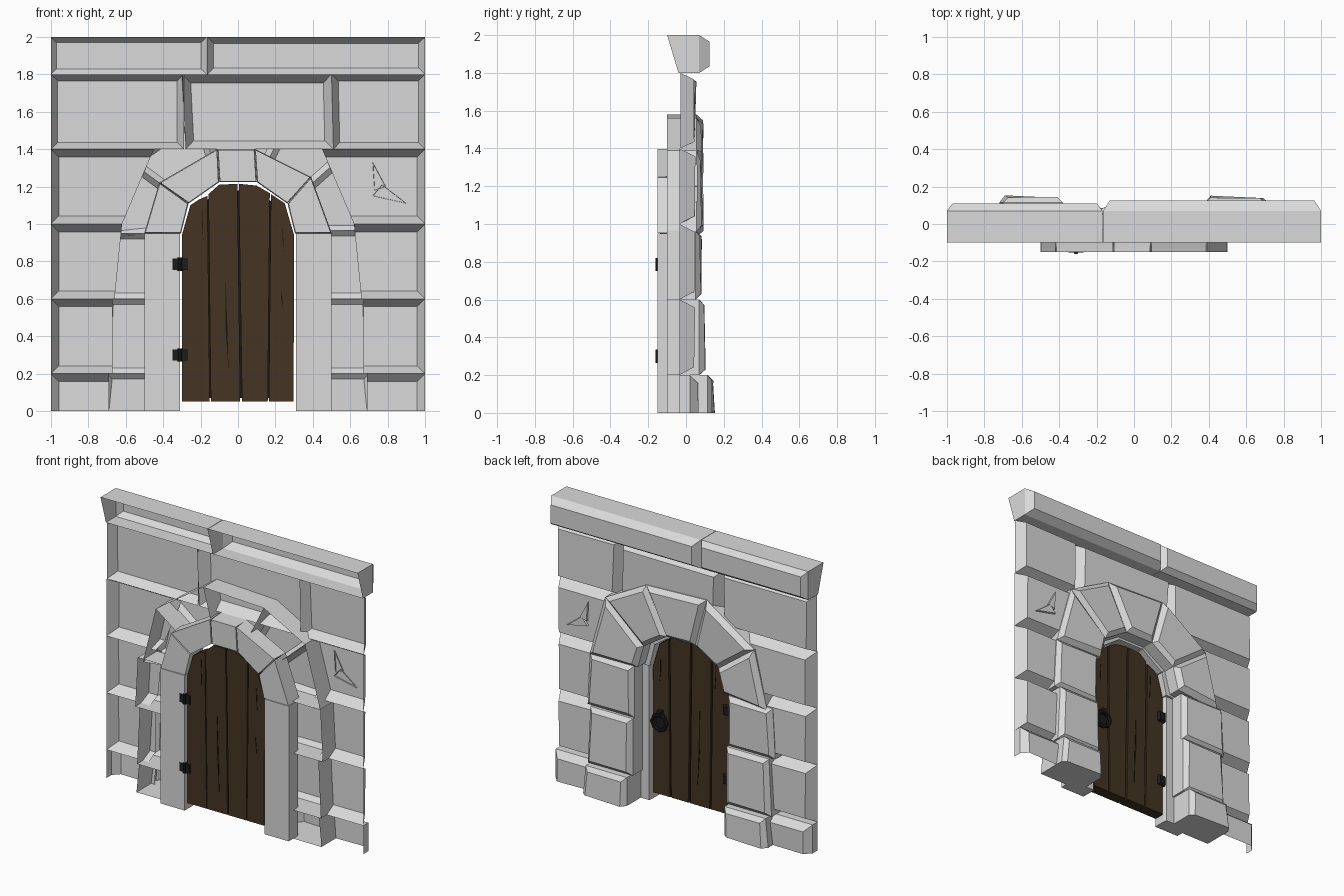
import bpy, bmesh, math, random
from mathutils import Vector

random.seed(4)
cube = bpy.data.objects.get("Cube")
if cube:
    bpy.data.objects.remove(cube, do_unlink=True)


def material(name, rgb):
    m = bpy.data.materials.new(name)
    m.use_nodes = True
    m.diffuse_color = (*rgb, 1)
    m.node_tree.nodes["Principled BSDF"].inputs["Base Color"].default_value = (*rgb, 1)
    return m


STONE = material("grey stone", (0.7, 0.7, 0.7))
WOOD = material("dark brown wood", (0.058, 0.034, 0.016))
CRACK = material("crack brown", (0.012, 0.008, 0.005))
IRON = material("black iron", (0.012, 0.012, 0.012))


def finish(name, bm, mat):
    mesh = bpy.data.meshes.new(name)
    bm.to_mesh(mesh)
    bm.free()
    mesh.materials.append(mat)
    ob = bpy.data.objects.new(name, mesh)
    bpy.context.collection.objects.link(ob)
    return ob


def inset(pts, dist):
    """Move each edge of a convex outline inwards by its own distance."""
    out = []
    for i, p in enumerate(pts):
        a = (p - pts[i - 1]).normalized()
        b = (pts[(i + 1) % len(pts)] - p).normalized()
        m, n = Vector((-a.y, a.x)), Vector((-b.y, b.x))
        d, e = dist[i - 1], dist[i]
        out.append(p + Vector((d * n.y - e * m.y, m.x * e - n.x * d)) / m.cross(n))
    return out


def block(name, outline, front, mid, back, bevel, mat=STONE, closed=False, rough=0.0, seam=0.0):
    """Extrude an x-z outline along y, with a chamfered back and an optional front cap.
    With a seam, edges nearer the middle than it and edges on the ground stay open."""
    pts = [Vector(p) for p in outline]
    if sum(pts[i - 1].cross(p) for i, p in enumerate(pts)) < 0:
        pts.reverse()
    n = len(pts)
    centres = [(pts[i] + pts[(i + 1) % n]) / 2 for i in range(n)]
    open_edge = [abs(c.x) < seam or (seam > 0 and c.y < 0.001) for c in centres]
    dist = [0 if o or c.y < 0.001 else bevel for o, c in zip(open_edge, centres)]
    depth = front if callable(front) else (lambda z: front)
    bm = bmesh.new()
    rows = [[bm.verts.new((p.x, depth(p.y), p.y)) for p in pts]]
    if mid is not None:
        rows.append([bm.verts.new((p.x, mid, p.y)) for p in pts])
    rows.append([bm.verts.new((p.x, back + random.uniform(-rough, rough), p.y))
                 for p in inset(pts, dist)])
    for a, b in zip(rows, rows[1:]):
        for i in range(n):
            j = (i + 1) % n
            if not open_edge[i]:
                bm.faces.new((a[i], b[i], b[j], a[j]))
    bm.faces.new(rows[-1][::-1])
    if closed:
        bm.faces.new(rows[0])
    loose = [v for v in bm.verts if not v.link_faces]
    bmesh.ops.delete(bm, geom=loose, context="VERTS")
    return finish(name, bm, mat)


def rect(x0, x1, z0, z1):
    return [(x0, z0), (x1, z0), (x1, z1), (x0, z1)]


# Coping beam, open towards the front
def lean(z):
    return -0.1 if z > 1.9 else -0.04


block("coping_right", rect(-1, -0.168, 1.8, 2), lean, 0.07, 0.11, 0.03)
block("coping_left", rect(-0.165, 1, 1.8, 2), lean, 0.07, 0.125, 0.035)

# Hollow wall courses
block("upper_stone_right", rect(-1, -0.29, 1.4, 1.8), -0.03, None, 0.04, 0.035, rough=0.006)
block("upper_stone_middle", [(-0.28, 1.4), (0.51, 1.4), (0.5, 1.8), (-0.3, 1.8)],
      -0.03, None, 0.05, 0.045, rough=0.006)
block("upper_stone_left", [(0.51, 1.4), (1, 1.4), (1, 1.8), (0.5, 1.8)],
      -0.03, None, 0.04, 0.035, rough=0.006)
for side, label in ((-1, "right"), (1, "left")):
    for k, (z0, z1, low, high, mid, back) in enumerate((
            (1, 1.4, 0.62, 0.45, None, 0.045), (0.6, 1, 0.66, 0.62, None, 0.045),
            (0.2, 0.6, 0.67, 0.67, None, 0.045), (0, 0.2, 0.69, 0.69, 0.02, 0.065))):
        shape = [(side * low, z0), (side, z0), (side, z1), (side * high, z1)]
        block(f"wall_stone_{label}_{k + 1}", shape, -0.035, mid, back, 0.042,
              rough=0.006, seam=0.7)

# Doorway quoins and plinth stones on each side
for side, label, top in ((-1, "right", 0.95), (1, "left", 0.965)):
    for name, x0, x1, z0, z1, back in (("plinth", 0.38, 0.72, 0, 0.2, 0.145),
                                       ("lower_quoin", 0.365, 0.715, 0.2, 0.6, 0.1),
                                       ("upper_quoin", 0.365, 0.73, 0.6, top, 0.08)):
        shape = [(side * x0, z0), (side * x1, z0), (side * (x1 - 0.02), z1), (side * x0, z1)]
        block(f"{name}_{label}", shape, -0.1, back - 0.03, back, 0.03, rough=0.008)


# Arch rings, built from wedge stones between an inner and an outer line
def ring(name, inner, outer, front, mid, back, bevel, closed, rough, gap):
    for i in range(len(inner) - 1):
        quad = [Vector(p) for p in (inner[i], inner[i + 1], outer[i + 1], outer[i])]
        centre = sum(quad, Vector((0, 0))) / 4
        quad = [p + (centre - p).normalized() * gap for p in quad]
        block(f"{name}_{i + 1}", quad, front, mid, back, bevel, closed=closed, rough=rough)


opening = [(-0.305, 0.95), (-0.265, 1.11), (-0.1, 1.225), (0.1, 1.225), (0.265, 1.11), (0.305, 0.95)]
ring("arch_stone", [(x * 1.1, z + 0.015) for x, z in opening],
     [(-0.67, 0.93), (-0.57, 1.33), (-0.2, 1.58), (0.27, 1.56), (0.59, 1.39), (0.71, 0.96)],
     -0.1, 0.055, 0.085, 0.03, False, 0.008, 0.0)
ring("inner_arch_stone", opening,
     [(-0.5, 0.95), (-0.42, 1.22), (-0.11, 1.4), (0.09, 1.4), (0.39, 1.25), (0.5, 0.95)],
     -0.15, -0.13, -0.03, -0.004, True, 0, 0.005)

# Jambs
for side, label in ((-1, "right"), (1, "left")):
    block(f"jamb_{label}", rect(side * 0.31, side * 0.5, 0, 0.95), -0.15, -0.06, -0.04, 0.005,
          closed=True)

# Splintered flakes on the wall
for k, shape in enumerate(([(0.72, 1.15), (0.9, 1.11), (0.77, 1.21)],
                           [(0.72, 1.33), (0.73, 1.18), (0.79, 1.2)])):
    block(f"wall_flake_{k + 1}", shape, 0.04, None, 0.06, 0.004)

# Door planks over a dark core that shows in the seams
DOOR_FRONT, DOOR_BACK = -0.135, -0.06
planks = [
    [(-0.3, 0.05), (-0.151, 0.05), (-0.164, 1.15), (-0.21, 1.13), (-0.255, 1.1), (-0.3, 0.94)],
    [(-0.145, 0.05), (0.012, 0.05), (-0.003, 1.215), (-0.1, 1.21), (-0.158, 1.16)],
    [(0.022, 0.05), (0.159, 0.05), (0.17, 1.165), (0.1, 1.205), (0.004, 1.215)],
    [(0.165, 0.05), (0.297, 0.05), (0.3, 0.94), (0.25, 1.11), (0.176, 1.16)],
]
for i, shape in enumerate(planks):
    block(f"door_plank_{i + 1}", shape, DOOR_FRONT, DOOR_BACK - 0.004, DOOR_BACK, 0.003, WOOD, True)
block("door_core", [(-0.29, 0.07), (0.29, 0.07), (0.29, 0.93), (0.24, 1.08), (0.09, 1.18),
                    (-0.09, 1.18), (-0.24, 1.08), (-0.29, 0.93)],
      DOOR_FRONT + 0.015, None, DOOR_BACK - 0.015, 0.002, CRACK, True)

# Splits in the wood, on both faces
splits = [(-0.062, 0.2, 0.72, 0.012), (-0.19, 0.9, 1.1, 0.005), (0.235, 0.54, 0.66, 0.008),
          (0.24, 0.85, 1.0, 0.005)]
for i, (x, z0, z1, w) in enumerate(splits):
    mid = (z0 + z1) / 2
    shape = [(x + w, z0), (x + w * 0.4, mid), (x - w * 0.4, z1), (x - w * 0.5, mid)]
    for face, y in (("front", DOOR_FRONT - 0.003), ("back", DOOR_BACK - 0.001)):
        block(f"wood_split_{face}_{i + 1}", shape, y, None, y + 0.004, 0.0, CRACK, True)

# Hinges: a leaf with a raised pin, wrapping past the door edge
for label, z in (("lower", 0.3), ("upper", 0.785)):
    block(f"{label}_hinge_leaf", rect(-0.35, -0.27, z - 0.03, z + 0.03),
          -0.152, -0.142, -0.136, 0.006, IRON, True)
    block(f"{label}_hinge_wrap", rect(-0.309, -0.255, z - 0.035, z + 0.035),
          -0.13, -0.048, -0.038, 0.006, IRON, True)
    bpy.ops.mesh.primitive_cylinder_add(vertices=8, radius=0.013, depth=0.07,
                                        location=(-0.31, -0.149, z))
    pin = bpy.context.object
    pin.name = f"{label}_hinge_pin"
    pin.data.materials.append(IRON)

# Ring handle on the back of the door
HX, HZ = 0.232, 0.57
block("handle_plate", [(HX + 0.045 * math.cos(a * math.pi / 3), HZ + 0.06 * math.sin(a * math.pi / 3))
                       for a in range(6)], DOOR_BACK - 0.01, DOOR_BACK + 0.008, DOOR_BACK + 0.014,
      0.008, IRON, True)
block("handle_boss", rect(HX - 0.016, HX + 0.016, HZ + 0.04, HZ + 0.08),
      DOOR_BACK, DOOR_BACK + 0.035, DOOR_BACK + 0.042, 0.006, IRON, True)
bpy.ops.mesh.primitive_torus_add(major_segments=8, minor_segments=6, major_radius=0.056,
                                 minor_radius=0.013, location=(HX, DOOR_BACK + 0.026, HZ),
                                 rotation=(math.pi / 2, 0, 0))
handle = bpy.context.object
handle.name = "handle_ring"
handle.data.materials.append(IRON)
